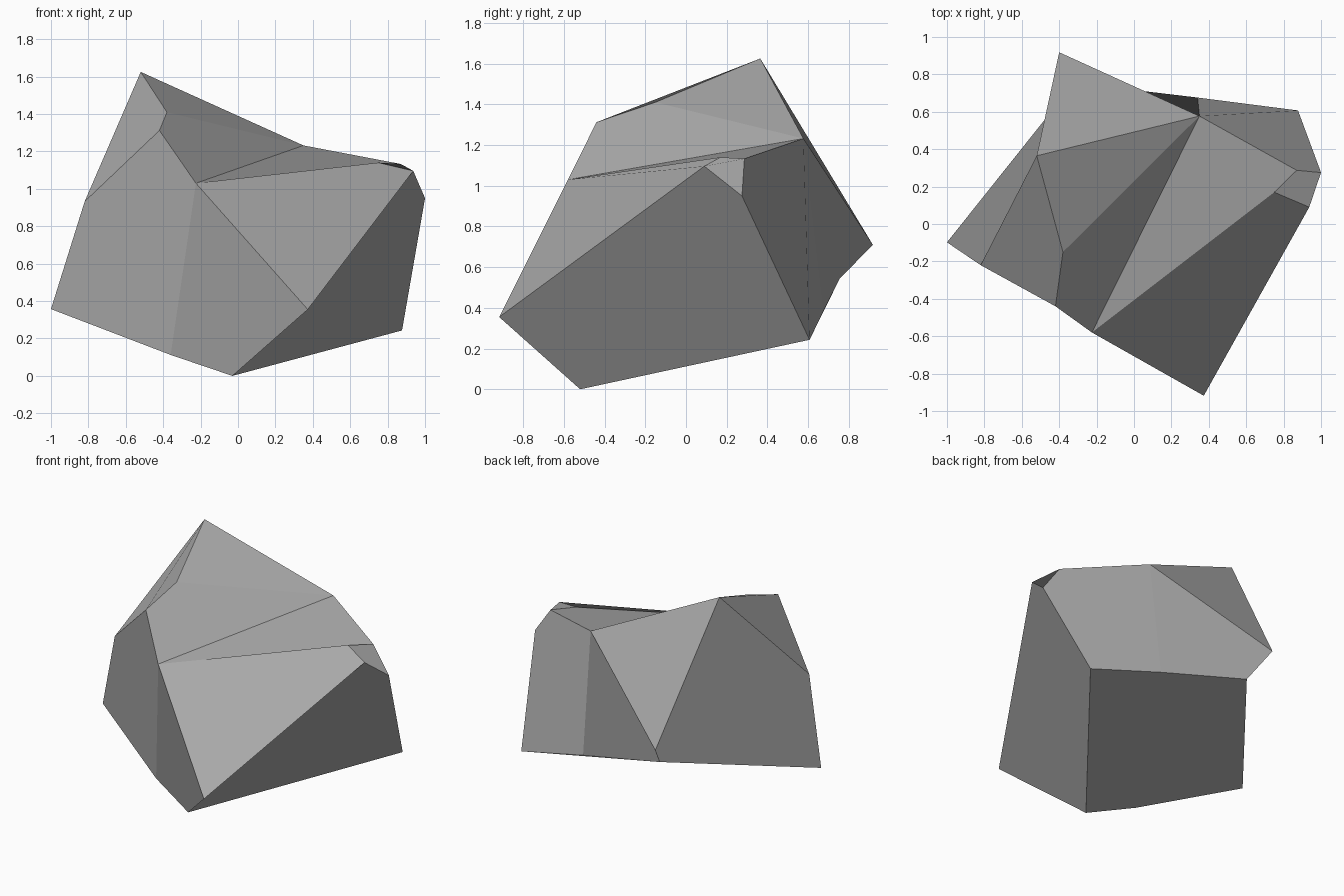
import bpy
import bmesh

# Remove the default cube
cube = bpy.data.objects.get("Cube")
if cube:
    bpy.data.objects.remove(cube, do_unlink=True)

# Rock grey material
grey = bpy.data.materials.new("rock_grey")
grey.use_nodes = True
colour = (0.4, 0.4, 0.4, 1)
grey.diffuse_color = colour
grey.node_tree.nodes["Principled BSDF"].inputs["Base Color"].default_value = colour

# Corners of the chiselled boulder
corners = {
    "peak": (-.52, .365, 1.625),
    "ridge": (-.38, -.15, 1.41),
    "brow": (-.42, -.44, 1.312),
    "chest": (-.225, -.58, 1.03),
    "saddle": (.35, .577, 1.232),
    "shoulder": (-.82, -.22, .932),
    "heel": (-1, -.098, .357),
    "nose": (.373, -.918, .355),
    "foot": (-.03, -.52, 0),
    "tail": (.877, .607, .243),
    "flank": (1, .275, .95),
    "chip_front": (.937, .09, 1.096),
    "chip_inner": (.75, .17, 1.14),
    "chip_back": (.87, .287, 1.133),
    "spur": (-.4, .918, .71),
    "spur_base": (-.32, .755, .543),
    "back_base": (.34, .676, .385),
    "front_base": (-.36, -.41, .112),
}

# Flat facets, each named by the corners around it
facets = [
    "peak spur saddle",
    "peak saddle ridge",
    "ridge saddle chest brow",
    "chest saddle chip_back chip_inner",
    "flank tail back_base saddle chip_back",
    "chip_back flank chip_front chip_inner",
    "chest chip_inner chip_front nose",
    "flank chip_front nose foot tail",
    "chest nose foot front_base",
    "heel front_base chest brow shoulder",
    "peak ridge brow shoulder",
    "spur spur_base heel shoulder peak",
    "saddle spur spur_base back_base",
    "heel front_base foot tail back_base spur_base",
]

# Build the closed boulder with flat shading
bm = bmesh.new()
verts = {name: bm.verts.new(place) for name, place in corners.items()}
for facet in facets:
    bm.faces.new([verts[name] for name in facet.split()])
bmesh.ops.recalc_face_normals(bm, faces=bm.faces)
mesh = bpy.data.meshes.new("boulder")
bm.to_mesh(mesh)
bm.free()
mesh.materials.append(grey)
boulder = bpy.data.objects.new("boulder", mesh)
bpy.context.collection.objects.link(boulder)
